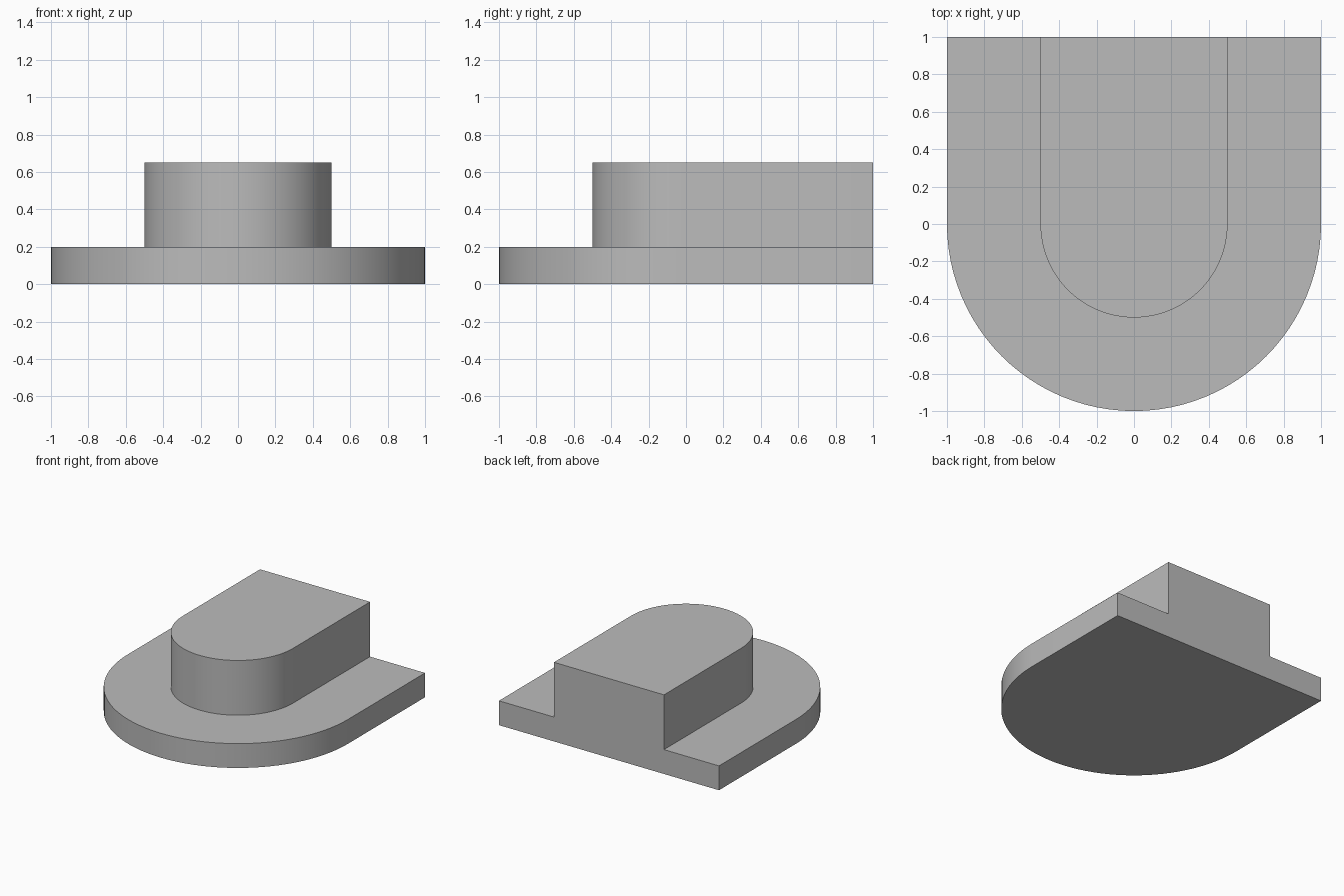
import bpy
import bmesh
import math

cube = bpy.data.objects.get("Cube")
if cube:
    bpy.data.objects.remove(cube, do_unlink=True)

BACK_Y = 1.0
BASE_HEIGHT = 0.2
TOP_HEIGHT = 0.65
SEGMENTS = 48


def d_outline(bm, radius, z):
    """Open outline: straight sides from the back, joined by a front half circle."""
    points = [(-radius, BACK_Y)]
    for i in range(SEGMENTS + 1):
        a = math.pi * (1 + i / SEGMENTS)
        points.append((radius * math.cos(a), radius * math.sin(a)))
    points.append((radius, BACK_Y))
    return [bm.verts.new((x, y, z)) for x, y in points]


# Stacked outlines of the flange and the raised block, as one solid
bm = bmesh.new()
rows = [d_outline(bm, radius, z) for radius, z in (
    (1.0, 0.0), (1.0, BASE_HEIGHT), (0.5, BASE_HEIGHT), (0.5, TOP_HEIGHT))]

# Walls and ledge
for low, high in zip(rows, rows[1:]):
    for i in range(len(low) - 1):
        bm.faces.new((low[i], low[i + 1], high[i + 1], high[i]))

# Underside, top and flat stepped back
bm.faces.new(rows[0][::-1])
bm.faces.new(rows[-1])
bm.faces.new([r[0] for r in rows] + [r[-1] for r in reversed(rows)])
bmesh.ops.recalc_face_normals(bm, faces=bm.faces[:])

mesh = bpy.data.meshes.new("stepped_block")
bm.to_mesh(mesh)
bm.free()
block = bpy.data.objects.new("stepped_block", mesh)
bpy.context.collection.objects.link(block)

# Plain grey
grey = bpy.data.materials.new("plain grey")
grey.use_nodes = True
colour = (0.5, 0.5, 0.5, 1.0)
grey.diffuse_color = colour
grey.node_tree.nodes["Principled BSDF"].inputs["Base Color"].default_value = colour
mesh.materials.append(grey)

# Smooth rounded front, sharp edges
bpy.ops.object.select_all(action="DESELECT")
block.select_set(True)
bpy.context.view_layer.objects.active = block
bpy.ops.object.shade_smooth_by_angle(angle=math.radians(30))
